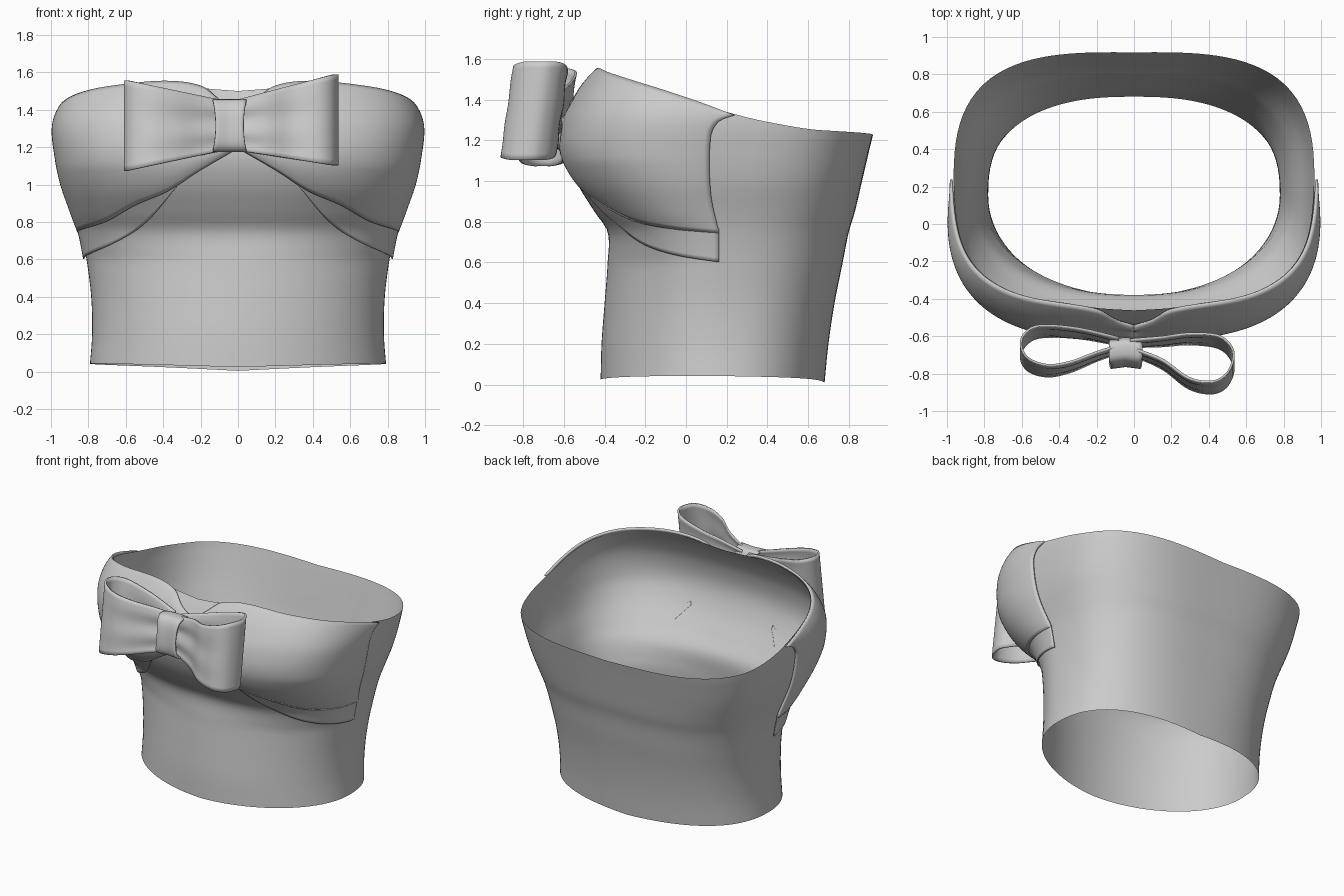
import bpy
import math

cube = bpy.data.objects.get("Cube")
if cube:
    bpy.data.objects.remove(cube, do_unlink=True)

# One plain fabric colour for everything
fabric = bpy.data.materials.new("grey_fabric")
fabric.use_nodes = True
GREY = (0.6, 0.6, 0.6, 1)
fabric.diffuse_color = GREY
for node in fabric.node_tree.nodes:
    if node.type == 'BSDF_PRINCIPLED':
        node.inputs["Base Color"].default_value = GREY
        node.inputs["Roughness"].default_value = 0.8


def curve(points, t):
    """Smooth interpolation through (position, value) pairs."""
    if t <= points[0][0]:
        return points[0][1]
    if t >= points[-1][0]:
        return points[-1][1]
    last = len(points) - 1
    i = max(k for k in range(last) if points[k][0] <= t)

    def slope(k):
        a, b = points[max(k - 1, 0)], points[min(k + 1, last)]
        return (b[1] - a[1]) / (b[0] - a[0])

    (a, p), (b, q) = points[i], points[i + 1]
    h = b - a
    u = (t - a) / h
    blend = u * u * (3 - 2 * u)
    return (p + (q - p) * blend + h * u * (1 - u) ** 2 * slope(i)
            - h * u * u * (1 - u) * slope(i + 1))


def sheet(name, nu, nv, point, closed=False, thick=0.0):
    """Surface from point(u, v), with u and v running from 0 to 1."""
    cols = nu if closed else nu + 1
    verts = [point(i / nu, j / nv) for j in range(nv + 1) for i in range(cols)]
    faces = []
    for j in range(nv):
        for i in range(nu):
            k = (i + 1) % cols
            faces.append((j * cols + i, j * cols + k,
                          (j + 1) * cols + k, (j + 1) * cols + i))
    mesh = bpy.data.meshes.new(name)
    mesh.from_pydata(verts, [], faces)
    mesh.materials.append(fabric)
    obj = bpy.data.objects.new(name, mesh)
    bpy.context.collection.objects.link(obj)
    for poly in mesh.polygons:
        poly.use_smooth = True
    if thick:
        mod = obj.modifiers.new("thickness", 'SOLIDIFY')
        mod.thickness = thick
        mod.offset = 0
    return obj


# Body profile by height: half width, front reach, back reach
ROWS = [(0, .795, .42, .68), (.2, .78, .415, .7), (.4, .785, .4, .73),
        (.6, .81, .385, .77), (.75, .84, .385, .8), (.85, .87, .45, .83),
        (1, .92, .54, .865), (1.15, .95, .585, .9), (1.3, .965, .565, .935),
        (1.42, .94, .51, .95), (1.55, .88, .43, .96)]
WIDTH, FRONT, BACK = ([(r[0], r[k]) for r in ROWS] for k in (1, 2, 3))
FRONT_ROUND = [(.6, 2), (1.1, 3)]
BACK_ROUND = [(0, 2.4), (1.2, 3.2)]
MID_Y = .15

# Edge heights by angle from the front centre
RIM = [(0, 1.5), (.3, 1.515), (.6, 1.54), (.95, 1.51), (1.18, 1.465),
       (1.41, 1.4), (1.62, 1.34), (1.83, 1.29), (2.1, 1.25), (3.15, 1.222)]
HEM = [(0, .025), (1.57, .042), (3.15, .004)]
CUP_TOP = [(0, 1.4), (.13, 1.44), (.3, 1.52), (.6, 1.55), (.95, 1.52),
           (1.18, 1.475), (1.41, 1.41), (1.7, 1.31)]
CUP_LOW = [(0, 1.2), (.27, 1.08), (.51, .97), (.75, .9), (1.04, .81),
           (1.3, .77), (1.6, .745)]
BAND_LOW = [(.45, .99), (.6, .89), (.75, .81), (1.04, .7), (1.3, .64), (1.6, .6)]
CUP_END = [(0, 1.585), (.3, 1.54), (.75, 1.54), (.9, 1.58), (1, 1.66)]


def body_point(t, z, offset=0.0):
    """Point on the torso at a signed angle and height, pushed outward."""
    s, c = math.sin(t), math.cos(t)
    if c > 0:
        reach, n = curve(FRONT, z) + MID_Y, curve(FRONT_ROUND, z)
    else:
        reach, n = curve(BACK, z) - MID_Y, curve(BACK_ROUND, z)
    r = ((abs(s) / curve(WIDTH, z)) ** n + (abs(c) / reach) ** n) ** (-1 / n)
    r += offset
    return (s * r, MID_Y - c * r, z)


def torso(u, v):
    t = (u * 2 - 1) * math.pi
    low, high = curve(HEM, abs(t)), curve(RIM, abs(t))
    return body_point(t, low + (high - low) * v)


sheet("bodice", 128, 48, torso, closed=True)


# Draped cups and the bands under them
def cup(side):
    def point(u, v):
        t = u * curve(CUP_END, v)
        low, high = curve(CUP_LOW, t), curve(CUP_TOP, t)
        puff = (1 - abs(2 * v - 1) ** 6) * (1 - u ** 16)
        gather = .01 * math.sin(v * 15) * math.exp(-t / .15)
        return body_point(side * t, low + (high - low) * v,
                          .014 + .018 * puff + gather)
    return point


def band(side):
    def point(u, v):
        t = .45 + u * 1.135
        low, high = curve(BAND_LOW, t), curve(CUP_LOW, t) + .02
        return body_point(side * t, low + (high - low) * v, .004 + .01 * u)
    return point


for label, side in (("right", -1), ("left", 1)):
    sheet("cup_" + label, 56, 32, cup(side), thick=.015)
    sheet("under_band_" + label, 40, 8, band(side), thick=.008)

# Bow: two ribbon loops gathered by a knot
KNOT_X, KNOT_Z = -.045, 1.315
RIGHT_PATH = [(-.08, -.63), (-.3, -.585), (-.5, -.575), (-.585, -.62),
              (-.603, -.69), (-.56, -.755), (-.46, -.785), (-.34, -.765),
              (-.2, -.71), (-.08, -.67)]
LEFT_PATH = [(-.02, -.64), (.15, -.63), (.3, -.615), (.45, -.63), (.52, -.69),
             (.53, -.76), (.49, -.84), (.41, -.875), (.29, -.85),
             (.15, -.75), (-.02, -.68)]


def loop(path, rise):
    xs = [(i, p[0]) for i, p in enumerate(path)]
    ys = [(i, p[1]) for i, p in enumerate(path)]

    def point(u, v):
        k = u * (len(path) - 1)
        x, y = curve(xs, k), curve(ys, k)
        far = min(abs(x - KNOT_X) / .55, 1)
        dz = (v * 2 - 1) * (.125 + .117 * far)
        fold = .01 * math.sin(v * 13) * (1 - far)
        return (x, y + .14 * dz + fold, KNOT_Z + rise * far + dz)
    return point


sheet("bow_loop_right", 64, 16, loop(RIGHT_PATH, 0), thick=.012)
sheet("bow_loop_left", 64, 16, loop(LEFT_PATH, .03), thick=.012)


def knot(u, v):
    a = u * math.tau
    c, s = math.cos(a), math.sin(a)
    y = -.685 + .07 * math.copysign(abs(c) ** .6, c)
    dz = .135 * math.copysign(abs(s) ** .7, s)
    across = (v * 2 - 1) * (.075 + .015 * abs(dz / .135) ** 2)
    return (KNOT_X + across, y + .1 * dz - .01 * abs(v * 2 - 1), KNOT_Z + dz)


sheet("bow_knot", 40, 8, knot, closed=True, thick=.012)
